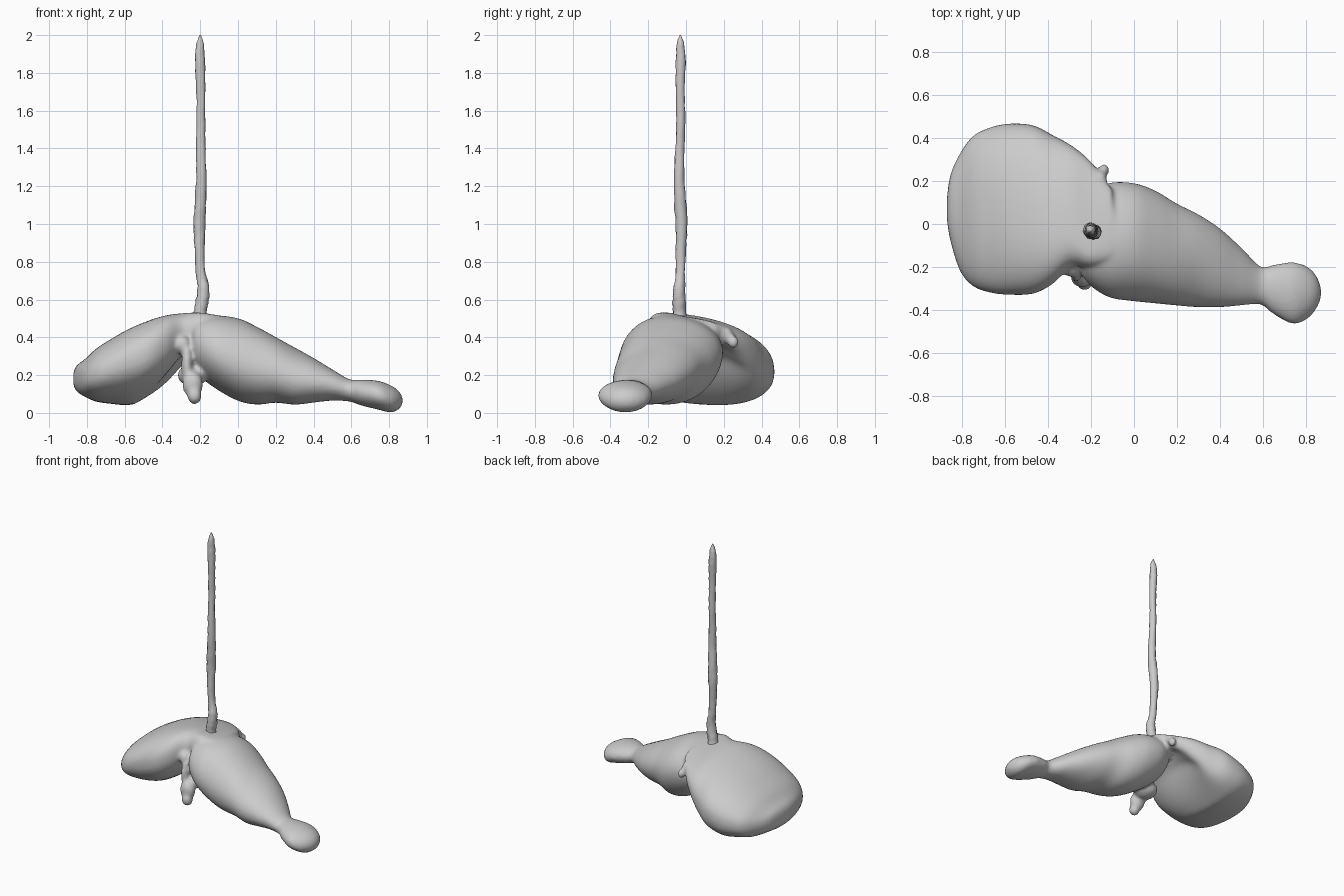
import bpy, bmesh, math, random
from mathutils import Vector

random.seed(4)


def spline(rows, steps):
    """Catmull-Rom through rows of numbers."""
    out = []
    for i in range(len(rows) - 1):
        p0, p1 = rows[max(i - 1, 0)], rows[i]
        p2, p3 = rows[i + 1], rows[min(i + 2, len(rows) - 1)]
        for s in range(steps):
            t = s / steps
            out.append([0.5 * (2 * b + (c - a) * t + (2 * a - 5 * b + 4 * c - d) * t * t
                        + (3 * b - a - 3 * c + d) * t ** 3)
                        for a, b, c, d in zip(p0, p1, p2, p3)])
    return out + [list(rows[-1])]


def skin(bm, rings):
    loops = [[bm.verts.new(p) for p in ring] for ring in rings]
    n = len(loops[0])
    for a, b in zip(loops, loops[1:]):
        for i in range(n):
            bm.faces.new((a[i], a[(i + 1) % n], b[(i + 1) % n], b[i]))
    bm.faces.new(loops[0][::-1])
    bm.faces.new(loops[-1])


def finish(name, bm):
    bmesh.ops.recalc_face_normals(bm, faces=bm.faces)
    me = bpy.data.meshes.new(name)
    bm.to_mesh(me)
    bm.free()
    ob = bpy.data.objects.new(name, me)
    bpy.context.collection.objects.link(ob)
    for p in me.polygons:
        p.use_smooth = True
    return ob


def lobe(bm, rows, power=1.0, hollow=lambda x: 0):
    """Rounded cross-sections along x: x, y min, y max, z min, z max, ridge shift, tilt."""
    rings = []
    for x, y0, y1, z0, z1, ridge, tilt in spline(rows, 5):
        ring = []
        for k in range(48):
            a = math.tau * k / 48
            c, s = math.cos(a), math.sin(a)
            c = math.copysign(abs(c) ** power, c)
            s = math.copysign(abs(s) ** power, s)
            y = (y0 + y1) / 2 + (y1 - y0) / 2 * c + ridge * s * (1 - c * c)
            z = (z0 + z1) / 2 + (z1 - z0) / 2 * s + tilt * c
            if s < 0:
                z += hollow(x) * (1 - c * c) ** 2
            ring.append((x, y, z))
        rings.append(ring)
    skin(bm, rings)


def blob(bm, centre, size):
    made = bmesh.ops.create_icosphere(bm, subdivisions=3, radius=1)
    for v in made['verts']:
        v.co = Vector(c + s * p for c, s, p in zip(centre, size, v.co))


body = bmesh.new()
# broad left lobe, hollowed towards the thin bridge under the pole
lobe(body, [(-0.872, 0.02, 0.12, 0.15, 0.21, 0, 0),
            (-0.855, -0.08, 0.23, 0.115, 0.25, 0, 0),
            (-0.81, -0.22, 0.33, 0.085, 0.285, 0, 0),
            (-0.75, -0.29, 0.41, 0.06, 0.34, 0, -0.01),
            (-0.67, -0.32, 0.45, 0.05, 0.39, 0, -0.02),
            (-0.58, -0.33, 0.468, 0.045, 0.44, -0.02, -0.03),
            (-0.47, -0.325, 0.46, 0.07, 0.485, -0.04, -0.035),
            (-0.38, -0.28, 0.415, 0.125, 0.51, -0.06, -0.04),
            (-0.29, -0.20, 0.365, 0.225, 0.52, -0.07, -0.04),
            (-0.20, -0.20, 0.29, 0.34, 0.52, -0.08, -0.04),
            (-0.10, -0.18, 0.16, 0.40, 0.515, -0.06, -0.01)],
     0.88, lambda x: max(0, min(0.10, (x + 0.55) * 0.45, (-0.14 - x) * 0.6)))
# tapering right lobe with the knob at its tip
lobe(body, [(-0.25, -0.18, 0.04, 0.28, 0.46, 0, 0),
            (-0.22, -0.27, 0.13, 0.21, 0.50, -0.02, 0),
            (-0.12, -0.34, 0.19, 0.13, 0.515, -0.03, 0.01),
            (0.00, -0.36, 0.19, 0.065, 0.50, -0.03, 0.02),
            (0.10, -0.37, 0.155, 0.045, 0.455, -0.03, 0.02),
            (0.20, -0.38, 0.095, 0.055, 0.40, -0.02, 0.02),
            (0.30, -0.388, 0.045, 0.045, 0.345, 0, 0.02),
            (0.40, -0.388, -0.02, 0.055, 0.29, 0, 0.01),
            (0.50, -0.38, -0.11, 0.065, 0.23, 0, 0),
            (0.59, -0.375, -0.198, 0.06, 0.178, 0, 0),
            (0.65, -0.42, -0.19, 0.04, 0.176, 0, 0),
            (0.74, -0.466, -0.178, 0.018, 0.17, 0, 0),
            (0.81, -0.44, -0.20, 0.002, 0.145, 0, 0),
            (0.852, -0.39, -0.245, 0.02, 0.115, 0, 0),
            (0.872, -0.34, -0.30, 0.05, 0.08, 0, 0)])
# drip hanging in the front cleft, then warts on the back of the bridge
for c, s in [((-0.23, -0.27, 0.09), (0.038, 0.04, 0.045)),
             ((-0.24, -0.25, 0.15), (0.055, 0.045, 0.07)),
             ((-0.27, -0.22, 0.25), (0.03, 0.05, 0.12)),
             ((-0.29, -0.2, 0.36), (0.04, 0.05, 0.05)),
             ((-0.24, -0.16, 0.2), (0.08, 0.09, 0.06)),
             ((-0.20, 0.17, 0.435), (0.045, 0.03, 0.03)),
             ((-0.16, 0.21, 0.415), (0.035, 0.04, 0.04)),
             ((-0.14, 0.25, 0.375), (0.025, 0.03, 0.035))]:
    blob(body, c, s)
body_ob = finish("lobed_body", body)
rm = body_ob.modifiers.new("fuse", 'REMESH')
rm.mode = 'VOXEL'
rm.voxel_size = 0.012
rm.use_smooth_shade = True
sm = body_ob.modifiers.new("soften", 'SMOOTH')
sm.factor = 0.5
sm.iterations = 6

# thin knobbly pole
pole = bmesh.new()
stations = [(-0.20, -0.03, 0.47, 0.045), (-0.20, -0.035, 0.53, 0.036),
            (-0.187, -0.037, 0.60, 0.036), (-0.183, -0.035, 0.67, 0.031),
            (-0.197, -0.03, 0.74, 0.026), (-0.203, -0.028, 0.86, 0.027),
            (-0.205, -0.024, 0.97, 0.031), (-0.20, -0.03, 1.10, 0.032),
            (-0.193, -0.036, 1.24, 0.028), (-0.197, -0.033, 1.40, 0.025),
            (-0.197, -0.028, 1.55, 0.024), (-0.197, -0.03, 1.70, 0.024),
            (-0.20, -0.028, 1.84, 0.028), (-0.203, -0.028, 1.91, 0.025),
            (-0.20, -0.03, 1.96, 0.019), (-0.20, -0.03, 2.0, 0.003)]
rings = []
for x, y, z, r in spline(stations, 4):
    rings.append([(x + r * q * math.cos(math.tau * k / 12), y + r * q * math.sin(math.tau * k / 12), z)
                  for k in range(12) for q in [random.uniform(0.88, 1.06)]])
skin(pole, rings)
finish("pole", pole)
